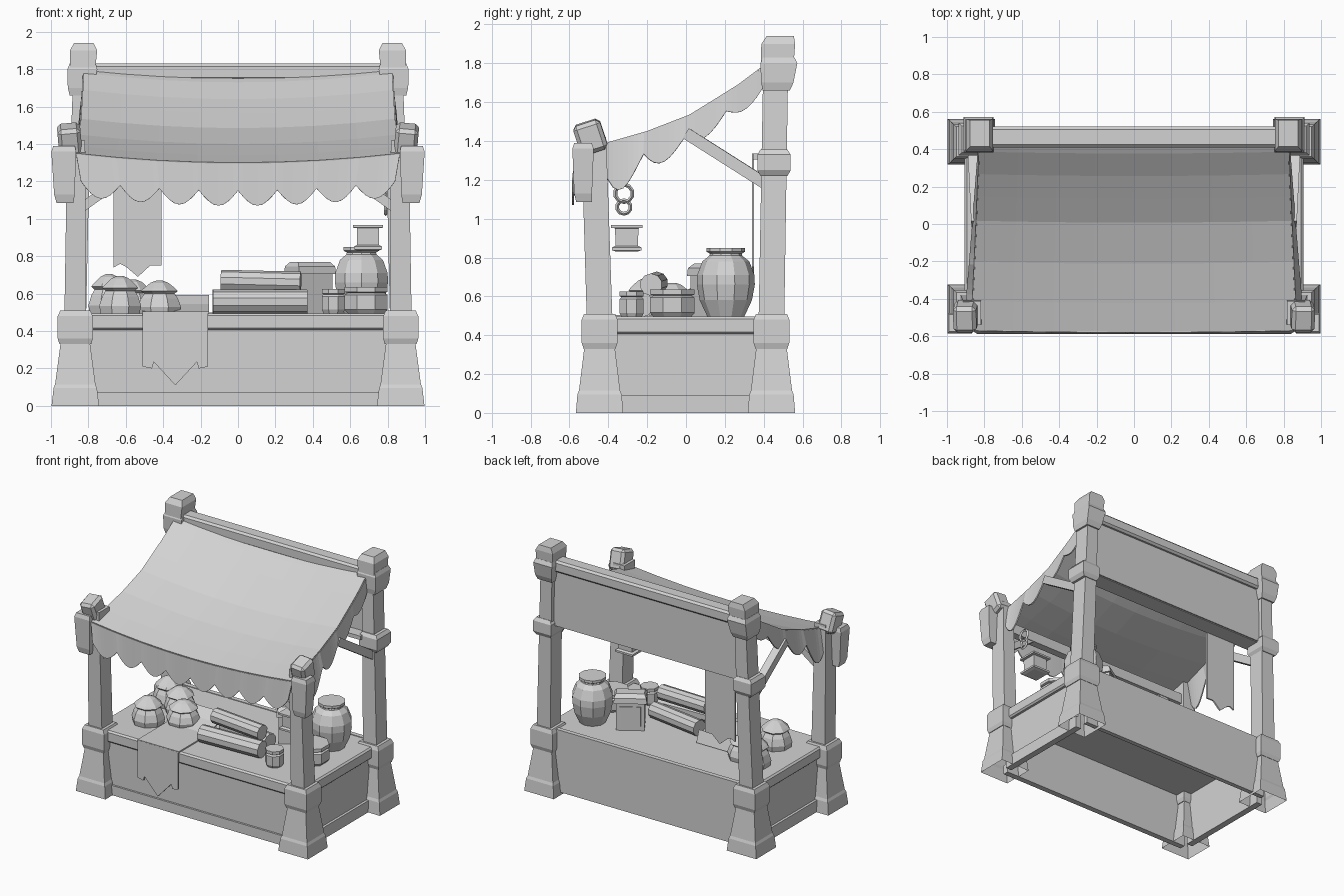
import bpy, bmesh, math
from mathutils import Vector

cube = bpy.data.objects.get("Cube")
if cube:
    bpy.data.objects.remove(cube, do_unlink=True)

grey = bpy.data.materials.new("plain grey")
grey.use_nodes = True
grey.diffuse_color = (0.65, 0.65, 0.65, 1)
grey.node_tree.nodes["Principled BSDF"].inputs["Base Color"].default_value = grey.diffuse_color


def finish(name, bm, bevel=0, solid=0):
    bmesh.ops.recalc_face_normals(bm, faces=bm.faces)
    mesh = bpy.data.meshes.new(name)
    bm.to_mesh(mesh)
    bm.free()
    mesh.materials.append(grey)
    ob = bpy.data.objects.new(name, mesh)
    bpy.context.collection.objects.link(ob)
    if solid:
        mod = ob.modifiers.new("thickness", 'SOLIDIFY')
        mod.thickness = solid
        mod.offset = 0
    if bevel:
        mod = ob.modifiers.new("edges", 'BEVEL')
        mod.width = bevel
        mod.segments = 1
    return ob


def loft(name, sections, n=4, open_base=False):
    """Stack of n-sided rings (x, y, z, half width, half depth)."""
    bm = bmesh.new()
    k = 1 / math.cos(math.pi / n)
    rings = []
    for x, y, z, rx, ry in sections:
        angles = [math.tau * (i + 0.5) / n for i in range(n)]
        rings.append([bm.verts.new((x + rx * k * math.cos(a), y + ry * k * math.sin(a), z)) for a in angles])
    for a, b in zip(rings, rings[1:]):
        for i in range(n):
            j = (i + 1) % n
            bm.faces.new((a[i], a[j], b[j], b[i]))
    if not open_base:
        bm.faces.new(rings[0])
    bm.faces.new(rings[-1])
    return finish(name, bm)


def turned(name, x, y, profile, n=8):
    return loft(name, [(x, y, z, r, r) for r, z in profile], n)


def box(name, lo, hi, bevel=0, rot=(0, 0, 0)):
    lo, hi = Vector(lo), Vector(hi)
    bm = bmesh.new()
    bmesh.ops.create_cube(bm, size=1)
    bmesh.ops.scale(bm, vec=hi - lo, verts=bm.verts)
    ob = finish(name, bm, bevel)
    ob.location = (lo + hi) / 2
    ob.rotation_euler = rot
    return ob


def rod(name, a, b, radius, n=4):
    """Straight bar from a to b."""
    a, b = Vector(a), Vector(b)
    h = (b - a).length / 2
    ob = loft(name, [(0, 0, -h, radius, radius), (0, 0, h, radius, radius)], n)
    ob.location = (a + b) / 2
    ob.rotation_euler = (b - a).to_track_quat('Z', 'Y').to_euler()
    return ob


def sheet(name, rows, solid):
    bm = bmesh.new()
    grid = [[bm.verts.new(p) for p in row] for row in rows]
    for a, b in zip(grid, grid[1:]):
        for i in range(len(a) - 1):
            bm.faces.new((a[i], a[i + 1], b[i + 1], b[i]))
    return finish(name, bm, 0, solid)


def pennant(name, outline, y, solid=0.012):
    bm = bmesh.new()
    bm.faces.new([bm.verts.new((x, y, z)) for x, z in outline])
    return finish(name, bm, 0, solid)


# Corner posts with flared feet, collars and caps
for s, side in ((1, "left"), (-1, "right")):
    x = 0.87 * s
    for place, y, top_x, top_y, top_z in (("front", -0.445, 0.865, -0.475, 1.42), ("back", 0.44, 0.83, 0.463, 1.85)):
        tag = f"{place}_{side}_"
        loft(tag + "foot", [(x, y, 0, .127, .122), (x, y, .095, .116, .114), (x, y, .115, .108, .106),
                            (x, y, .34, .078, .078)], open_base=True)
        loft(tag + "foot_collar", [(x, y, .33, .085, .082), (x, y, .36, .094, .092),
                                   (x, y, .48, .094, .092), (x, y, .51, .08, .08)])
        loft(tag + "post", [(x, y, .49, .058, .066), (top_x * s, top_y, top_z, .048, .064)])
    # tilted front cap and outer bracket
    box(f"front_{side}_cap", (.9 * s - .062, -.565, 1.34), (.9 * s + .062, -.42, 1.5), .02,
        (math.radians(18), math.radians(5 * s), 0))
    loft(f"front_{side}_bracket", [(.925 * s, -.525, 1.085, .045, .04), (.928 * s, -.53, 1.13, .055, .046),
                                   (.932 * s, -.53, 1.36, .066, .055), (.93 * s, -.53, 1.39, .058, .045)])
    # back post collars and cap
    loft(f"back_{side}_middle_collar", [(.86 * s, .453, 1.22, .06, .07), (.86 * s, .453, 1.25, .078, .086),
                                        (.86 * s, .453, 1.33, .078, .086), (.86 * s, .453, 1.355, .06, .07)])
    loft(f"back_{side}_upper_collar", [(.84 * s, .465, 1.66, .06, .07), (.84 * s, .47, 1.7, .07, .083),
                                       (.832 * s, .478, 1.8, .08, .095), (.83 * s, .478, 1.83, .07, .08)])
    loft(f"back_{side}_cap", [(.83 * s, .47, 1.81, .068, .085), (.826 * s, .475, 1.9, .073, .087),
                              (.824 * s, .485, 1.94, .052, .07)])
    # diagonal braces
    rod(f"side_brace_{side}", (.86 * s, .41, 1.18), (.84 * s, .0, 1.44), .03)
    rod(f"front_brace_{side}", (.85 * s, -.46, 1.05), (.6 * s, -.46, 1.23), .025)
    # counter side panels
    box(f"counter_side_{side}", (.86 * s - .015, -.4, 0), (.86 * s + .015, .4, .44))
    box(f"side_skirting_{side}", (.88 * s - .015, -.4, 0), (.88 * s + .015, .4, .09))

# Counter
box("counter_front", (-.85, -.465, 0), (.85, -.435, .44))
box("front_skirting", (-.85, -.48, 0), (.85, -.45, .075))
box("counter_back", (-.85, .44, .02), (.85, .475, .5))
box("counter_top", (-.905, -.49, .405), (.905, .465, .495), .012)

# Back wall and rails
box("back_board", (-.81, .43, 1.31), (.81, .49, 1.76))
box("back_ledge", (-.81, .345, 1.305), (.81, .48, 1.335))
box("back_top_rail", (-.8, .41, 1.74), (.8, .52, 1.83), .015)
box("front_top_rail", (-.83, -.49, 1.2), (.83, -.43, 1.28))

# Sagging awning: (y, z, half width) from back to front
slope = [(.45, 1.81, .81), (.39, 1.775, .825), (.27, 1.685, .83), (.15, 1.61, .835), (.02, 1.53, .84),
         (-.2, 1.445, .85), (-.41, 1.385, .86), (-.565, 1.345, .865)]
across = [i / 4 - 1 for i in range(9)]
sag = lambda u: 0.05 * (1 - u * u)
sheet("awning", [[(w * u, y - .01 * (1 - u * u), z - sag(u)) for u in across] for y, z, w in slope], .012)


def edge(y):
    """Height and half width of the awning edge at y."""
    for (y0, z0, w0), (y1, z1, w1) in zip(slope, slope[1:]):
        if y >= y1:
            t = (y0 - y) / (y0 - y1)
            return z0 + (z1 - z0) * t, w0 + (w1 - w0) * t
    return slope[-1][1:]


# Scalloped front and side valances
columns = [i / 32 - 1 for i in range(65)]
scallop = lambda t, count: abs(math.sin(math.pi * count * t))
front_rows = [[(.865 * u, -.565 - .01 * (1 - u * u), 1.345 - sag(u)) for u in columns],
              [(.84 * u, -.582, 1.2 - sag(u) - .08 * scallop((u + 1) / 2, 8)) for u in columns]]
sheet("front_valance", front_rows, .01)
for s, side in ((1, "left"), (-1, "right")):
    rows = [[], []]
    for i in range(33):
        t = i / 32
        y = .42 - .85 * t
        z, w = edge(y)
        rows[0].append((s * w, y, z))
        drop = .085 + .03 * t + (.06 + .14 * t ** 4) * scallop(t, 4)
        rows[1].append((s * (w + .005 + .03 * t), y, z - drop))
    sheet(f"side_valance_{side}", rows, .01)

# Hanging banner, draped cloth and its rucked end on the counter
pennant("back_banner", [(-.665, 1.335), (-.665, .74), (-.63, .76), (-.6, .745), (-.535, .69),
                        (-.47, .75), (-.41, .75), (-.41, 1.335)], .345)
pennant("draped_cloth", [(-.51, .5), (-.51, .21), (-.46, .2), (-.45, .235), (-.335, .11),
                         (-.22, .235), (-.21, .2), (-.16, .21), (-.16, .5)], -.5)
sheet("cloth_runner", [[(x, y, z) for x in (-.51, -.155)]
                       for y, z in ((-.505, .5), (-.15, .5), (-.02, .54), (.06, .587), (.09, .5))], .01)

# Sacks with a gathered neck and heaped filling
for i, (x, y, r, h) in enumerate([(-.63, -.2, .112, .2), (-.42, -.07, .115, .175),
                                  (-.69, .14, .11, .21), (-.56, .09, .11, .18)]):
    turned(f"sack_{i + 1}", x, y, [(r * .93, .495), (r, .495 + h * .2), (r * .86, .495 + h * .45),
                                   (r * .7, .495 + h * .6), (r * .86, .495 + h * .68),
                                   (r * .74, .495 + h * .76), (r * .42, .495 + h * .93), (r * .15, .495 + h)])

# Cloth rolls
rod("front_roll", (-.135, -.25, .557), (.37, -.23, .557), .062, 10)
rod("rear_roll", (-.1, -.02, .557), (.34, -.09, .557), .058, 10)
rod("upper_roll", (-.09, -.15, .67), (.335, -.18, .66), .055, 10)

# Small chest with a bevelled lid, turned towards the rear corner
chest = loft("chest", [(0, 0, .495, .1, .065), (0, 0, .71, .1, .065)])
panel = box("chest_panel", (-.075, .06, .53), (.075, .072, .68))
lid = loft("chest_lid", [(0, 0, z, r, d) for z, r, d in ((.705, .115, .075), (.745, .115, .07), (.77, .1, .04))])
for part in (chest, lid):
    part.location = (.385, .13, 0)
turn = math.radians(32)
panel.location.xy = (.385 - .066 * math.sin(turn), .13 + .066 * math.cos(turn))
for part in (chest, panel, lid):
    part.rotation_euler.z = turn

# Pottery
turned("large_vase", .66, .205, [(.09, .495), (.128, .58), (.142, .66), (.14, .71), (.115, .78),
                                 (.08, .81), (.078, .82), (.095, .83), (.095, .85), (.07, .85)], 10)
jar = [(.85, 0), (1, .15), (1, .7), (.85, .78), (1.0, .82), (1.0, 1)]
for name, x, y, r, h in (("small_jar", .51, -.28, .062, .13), ("squat_jar", .685, -.07, .115, .14)):
    turned(name, x, y, [(r * a, .495 + h * b) for a, b in jar])

# Lantern and its hanging rings
loft("lantern", [(.695, -.305, z, r, r) for r, z in ((.055, .83), (.076, .837), (.076, .852), (.058, .86),
                                                     (.06, .95), (.08, .953), (.08, .967), (.05, .967))])
for i, (z, r) in enumerate(((1.13, .045), (1.06, .035))):
    bpy.ops.mesh.primitive_torus_add(location=(.79, -.32, z), rotation=(0, math.pi / 2, 0), major_segments=10,
                                     minor_segments=4, major_radius=r, minor_radius=.01)
    ring = bpy.context.object
    ring.name = f"hanging_ring_{i + 1}"
    ring.data.materials.append(grey)
